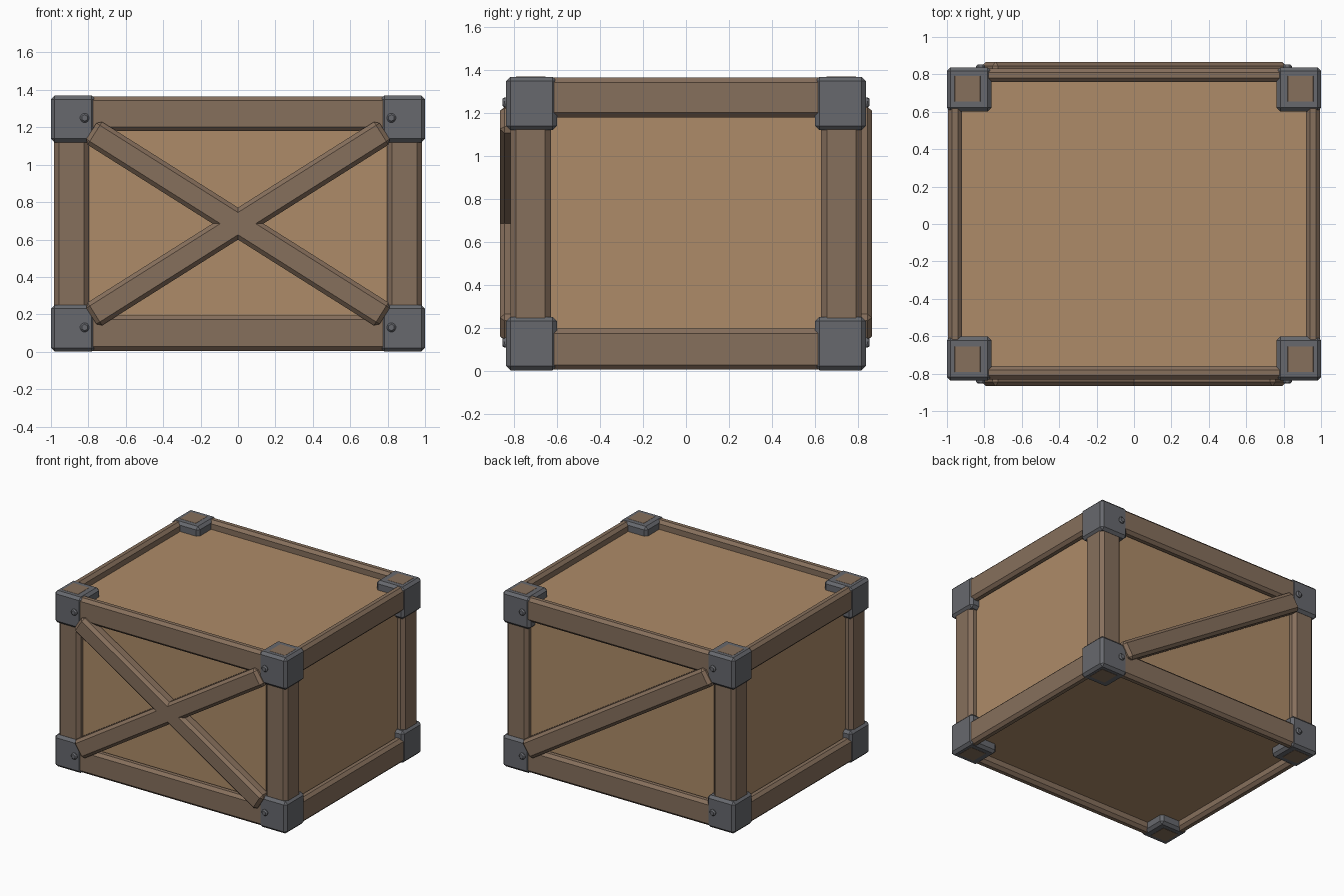
import bpy, bmesh
from math import radians, atan2, pi
from mathutils import Matrix, Vector

if "Cube" in bpy.data.objects:
    bpy.data.objects.remove(bpy.data.objects["Cube"])

H = 1.37             # overall height
CZ = H / 2


def material(name, color):
    m = bpy.data.materials.new(name)
    m.diffuse_color = (*color, 1)
    m.use_nodes = True
    m.node_tree.nodes["Principled BSDF"].inputs["Base Color"].default_value = m.diffuse_color
    return m


PANEL = material("light_wood", (0.42, 0.26, 0.14))
FRAME = material("dark_wood", (0.24, 0.16, 0.107))
METAL = material("grey_metal", (0.135, 0.14, 0.155))


def finish(name, bm, mat, bevel):
    me = bpy.data.meshes.new(name)
    bm.to_mesh(me)
    bm.free()
    me.materials.append(mat)
    ob = bpy.data.objects.new(name, me)
    bpy.context.collection.objects.link(ob)
    if bevel:
        b = ob.modifiers.new("chamfer", 'BEVEL')
        b.width, b.segments, b.limit_method = bevel, 1, 'ANGLE'
    return ob


def box(name, lo, hi, mat, bevel=0.022):
    """Chamfered box between two opposite corners."""
    lo, hi = Vector(lo), Vector(hi)
    lo, hi = (Vector(map(min, lo, hi)), Vector(map(max, lo, hi)))
    bm = bmesh.new()
    bmesh.ops.create_cube(bm, size=1, matrix=Matrix.Translation((lo + hi) / 2)
                          @ Matrix.Diagonal((*(hi - lo), 1)))
    return finish(name, bm, mat, bevel)


def brace(name, side, slope):
    """Diagonal board on the front (side -1) or back (side 1)."""
    ob = box(name, (-0.927, -0.05, -0.0725), (0.927, 0.05, 0.0725), FRAME)
    ob.location = (0, side * 0.817, CZ)
    ob.rotation_euler.y = -slope * atan2(0.495, 0.785)


def bolt(name, x, side, z):
    """Hexagonal bolt head facing front or back."""
    bm = bmesh.new()
    bmesh.ops.create_cone(bm, cap_ends=True, segments=6, radius1=0.028,
                          radius2=0.028, depth=0.04)
    ob = finish(name, bm, METAL, 0.009)
    ob.location = (x, side * 0.834, z)
    ob.rotation_euler.x = radians(90)


# recessed inner body
box("panel_body", (-0.93, -0.768, 0.07), (0.93, 0.768, 1.30), PANEL, 0)

for sx, xn in ((-1, "left"), (1, "right")):
    for sy, yn in ((-1, "front"), (1, "back")):
        # corner posts, whose end grain shows through the metal caps
        box(f"{yn}_{xn}_post", (sx * 0.797, sy * 0.63, 0),
            (sx * 0.984, sy * 0.817, H), FRAME, 0.026)
        for z0, z1, zb, zn in ((0.001, 0.25, 0.13, "bottom"),
                               (H - 0.001, H - 0.25, H - 0.12, "top")):
            # metal corner caps and bolts
            box(f"{zn}_{yn}_{xn}_corner_cap", (sx * 0.762, sy * 0.602, z0),
                (sx, sy * 0.838, z1), METAL, 0.02)
            bolt(f"{zn}_{yn}_{xn}_bolt", sx * 0.82, sy, zb)

# edge rails between the corner caps
for z0, z1, zn in ((0.005, 0.195, "bottom"), (H - 0.005, H - 0.19, "top")):
    for s, yn, xn in ((-1, "front", "left"), (1, "back", "right")):
        box(f"{zn}_{yn}_rail", (-0.85, s * 0.758, z0), (0.85, s * 0.832, z1), FRAME)
        box(f"{zn}_{xn}_rail", (s * 0.92, -0.7, z0), (s * 0.994, 0.7, z1), FRAME)

# crossed braces on the front, a single one on the back
brace("front_brace_rising", -1, 1)
brace("front_brace_falling", -1, -1)
brace("back_brace", 1, -1)
